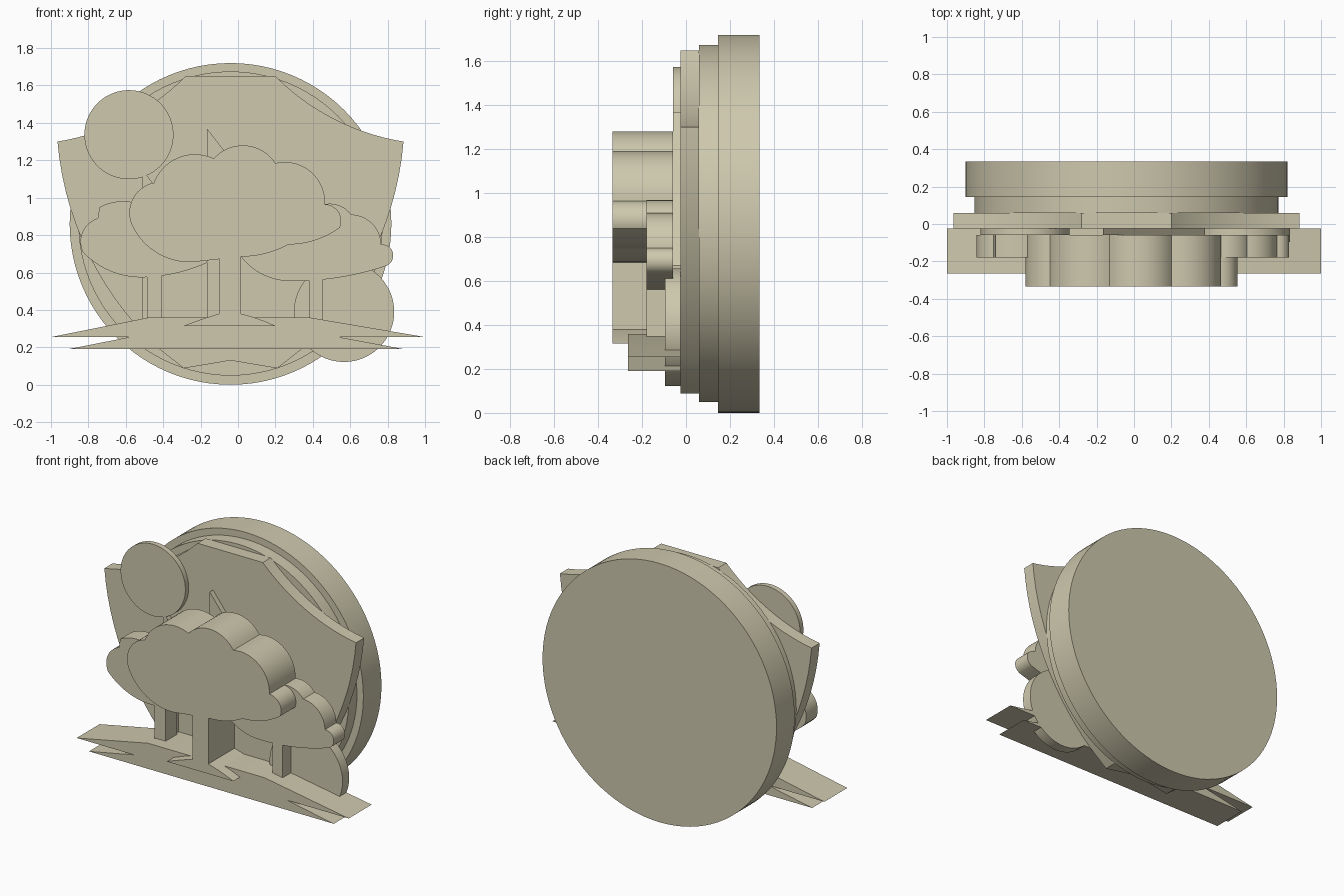
import bpy
import bmesh
import math
from mathutils import Vector

cube = bpy.data.objects.get("Cube")
if cube:
    bpy.data.objects.remove(cube, do_unlink=True)

# One warm stone colour for everything
stone = bpy.data.materials.new("warm_stone")
stone.use_nodes = True
colour = (0.62, 0.58, 0.42, 1)
stone.diffuse_color = colour
for node in stone.node_tree.nodes:
    if node.type == "BSDF_PRINCIPLED":
        node.inputs["Base Color"].default_value = colour


def arc(start, middle, end, steps=14):
    """Points on the circle through three points, leaving out the end."""
    a, b, c = Vector(start), Vector(middle), Vector(end)
    u, v = b - a, c - a
    cross = 2 * (u.x * v.y - u.y * v.x)
    if abs(cross) < 1e-5:
        return [start]
    uu, vv = u.length_squared, v.length_squared
    centre = a + Vector((v.y * uu - u.y * vv, u.x * vv - v.x * uu)) / cross
    radius = (a - centre).length

    def angle(p):
        return math.atan2(p.y - centre.y, p.x - centre.x)

    first = angle(a)
    to_middle = (angle(b) - first) % math.tau
    sweep = (angle(c) - first) % math.tau
    if to_middle > sweep:
        sweep -= math.tau
    return [(centre.x + radius * math.cos(first + sweep * i / steps),
             centre.y + radius * math.sin(first + sweep * i / steps))
            for i in range(steps)]


def outline(*path):
    """Closed outline from alternating corners and arc midpoints (None = straight)."""
    points = []
    for i in range(0, len(path), 2):
        start, middle, end = path[i], path[i + 1], path[(i + 2) % len(path)]
        points += arc(start, middle, end) if middle else [start]
    return points


def circle(x, z, radius, sides=96):
    return [(x + radius * math.cos(math.tau * i / sides),
             z + radius * math.sin(math.tau * i / sides)) for i in range(sides)]


def slab(name, points, front, back):
    """Extrude an outline in the upright plane from front to back."""
    bm = bmesh.new()
    face = bm.faces.new([bm.verts.new((x, front, z)) for x, z in points])
    extruded = bmesh.ops.extrude_face_region(bm, geom=[face])
    moved = [g for g in extruded["geom"] if isinstance(g, bmesh.types.BMVert)]
    bmesh.ops.translate(bm, verts=moved, vec=(0, back - front, 0))
    bmesh.ops.recalc_face_normals(bm, faces=bm.faces)
    mesh = bpy.data.meshes.new(name)
    bm.to_mesh(mesh)
    bm.free()
    mesh.materials.append(stone)
    obj = bpy.data.objects.new(name, mesh)
    bpy.context.collection.objects.link(obj)
    bpy.ops.object.select_all(action="DESELECT")
    obj.select_set(True)
    bpy.context.view_layer.objects.active = obj
    bpy.ops.object.shade_smooth_by_angle(angle=math.radians(30))


def box(left, right, bottom, top):
    return [(left, bottom), (right, bottom), (right, top), (left, top)]


# Stepped round backing
axis = -0.04
slab("back_disc", circle(axis, 0.86, 0.86), 0.145, 0.335)
slab("inner_disc", circle(axis, 0.862, 0.813), 0.06, 0.145)

# Shield, mirrored about the disc axis
half = arc((0.24, 1.65), (0.62, 1.39), (0.925, 1.30))
half += arc((0.925, 1.30), (0.74, 0.66), (0.38, 0.19))
half += [(0.38, 0.19), (0.25, 0.088)]
shield = [(axis + x, z) for x, z in half] + [(axis, 0.13)]
shield += [(axis - x, z) for x, z in reversed(half)]
slab("shield", shield, -0.025, 0.06)

# Sun, bush and pointed backdrop plates
slab("sun", circle(-0.583, 1.337, 0.238), -0.06, -0.025)
slab("round_bush", circle(0.567, 0.39, 0.268), -0.095, -0.025)
slab("centre_peak", [(-0.166, 0.3), (-0.166, 1.37), (0.38, 0.67), (0.38, 0.3)],
     -0.06, -0.025)
slab("left_peak", [(-0.51, 0.3), (-0.51, 1.15), (-0.42, 1.03), (-0.42, 0.3)],
     -0.06, -0.025)

# Ground with split pointed ends
slab("ground", [(-1, 0.255), (-0.476, 0.36), (0.38, 0.36), (1, 0.255),
                (0.54, 0.255), (0.89, 0.19), (-0.91, 0.19), (-0.58, 0.255)],
     -0.265, -0.025)

# Side trees
slab("left_trunk", box(-0.487, -0.406, 0.3, 0.65), -0.18, -0.06)
slab("right_trunk", box(0.38, 0.455, 0.3, 0.65), -0.18, -0.06)
slab("left_canopy", outline(
    (-0.74, 0.95), (-0.64, 0.98), (-0.51, 0.96), None,
    (-0.2, 0.96), None, (-0.1, 0.75), None,
    (-0.17, 0.65), (-0.28, 0.61), (-0.49, 0.575), (-0.71, 0.62),
    (-0.83, 0.71), (-0.825, 0.83), (-0.75, 0.89), None), -0.18, -0.06)
slab("right_canopy", outline(
    (0.02, 0.68), (0.12, 0.595), (0.28, 0.555), (0.55, 0.575),
    (0.79, 0.635), (0.83, 0.69), (0.765, 0.75), (0.72, 0.86),
    (0.605, 0.91), (0.55, 0.955), (0.46, 0.965), None,
    (0.2, 0.95), None, (0.02, 0.85), None), -0.18, -0.06)

# Main tree
slab("main_trunk", outline(
    (-0.29, 0.315), (-0.18, 0.355), (-0.1, 0.38), None,
    (-0.1, 0.7), None, (0.016, 0.7), None,
    (0.016, 0.38), (0.1, 0.355), (0.2, 0.315), None), -0.335, -0.06)
slab("main_canopy", outline(
    (-0.45, 1.08), (-0.33, 1.21), (-0.13, 1.21), (0.03, 1.28),
    (0.2, 1.185), (0.4, 1.13), (0.465, 0.965), (0.54, 0.92),
    (0.545, 0.84), (0.42, 0.775), (0.27, 0.75), (0.16, 0.705),
    (0.02, 0.685), None, (-0.25, 0.655), (-0.47, 0.73),
    (-0.57, 0.86), (-0.565, 0.99)), -0.335, -0.06)
